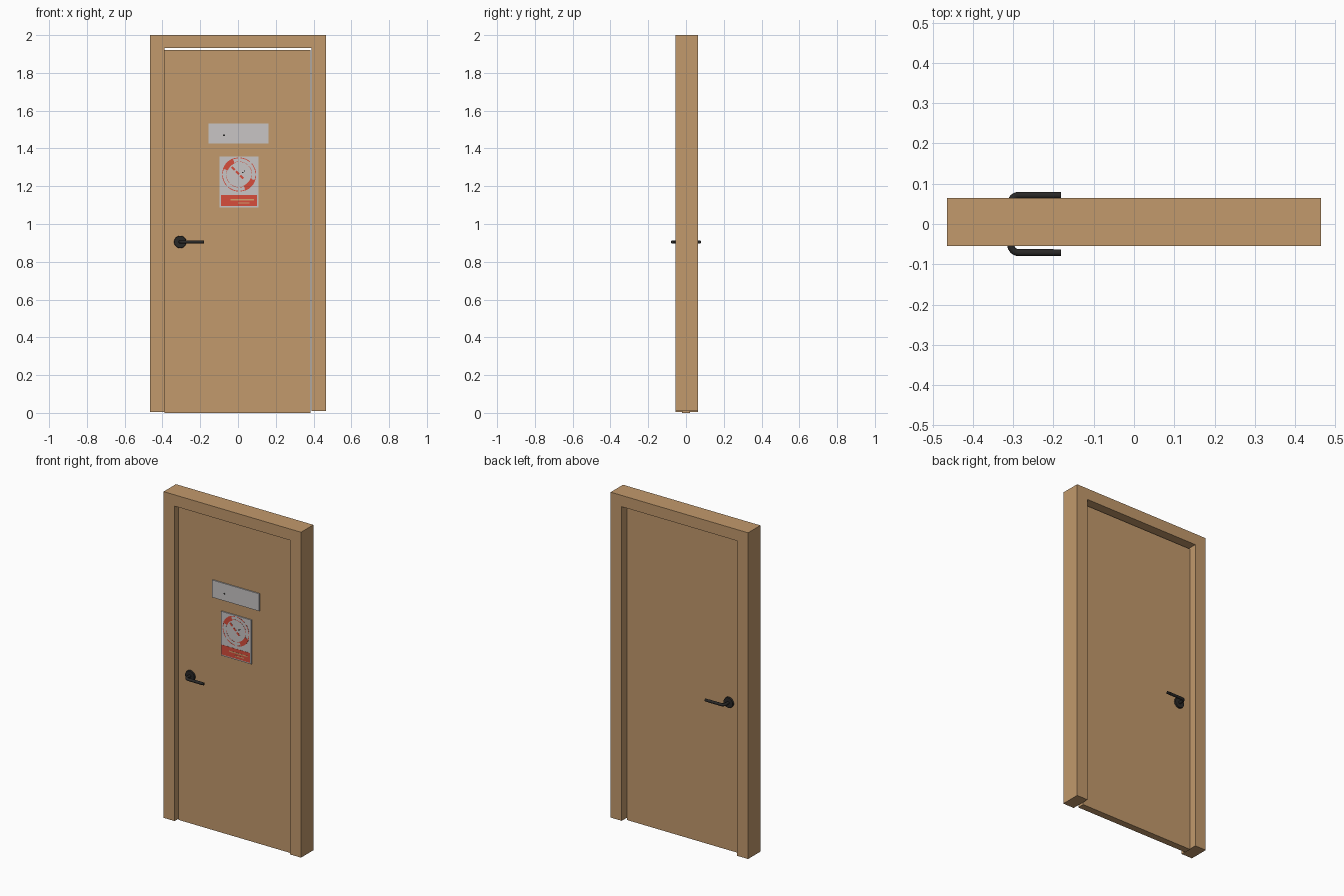
import bpy, bmesh, math
from mathutils import Matrix

if "Cube" in bpy.data.objects:
    bpy.data.objects.remove(bpy.data.objects["Cube"])


def material(name, rgb):
    m = bpy.data.materials.new(name)
    m.diffuse_color = (*rgb, 1)
    m.use_nodes = True
    m.node_tree.nodes["Principled BSDF"].inputs["Base Color"].default_value = m.diffuse_color
    return m


WOOD = material("tan wood", (0.54, 0.32, 0.15))
PLATE = material("light grey", (0.58, 0.56, 0.56))
RED = material("sign red", (0.68, 0.075, 0.045))
DARK = material("dark metal", (0.022, 0.021, 0.02))
YELLOW = material("pale orange", (0.66, 0.36, 0.16))


def finish(bm, name, mat):
    bmesh.ops.recalc_face_normals(bm, faces=bm.faces)
    me = bpy.data.meshes.new(name)
    bm.to_mesh(me)
    bm.free()
    me.materials.append(mat)
    ob = bpy.data.objects.new(name, me)
    bpy.context.collection.objects.link(ob)
    return ob


def slab(name, outlines, y0, y1, mat):
    """Extrude one or more x-z outlines from y0 to y1."""
    bm = bmesh.new()
    for pts in outlines:
        face = bm.faces.new([bm.verts.new((x, y0, z)) for x, z in pts])
        ext = bmesh.ops.extrude_face_region(bm, geom=[face])
        for v in ext["geom"]:
            if isinstance(v, bmesh.types.BMVert):
                v.co.y = y1
    return finish(bm, name, mat)


def rect(x0, x1, z0, z1):
    return [(x0, z0), (x1, z0), (x1, z1), (x0, z1)]


def arc(cx, cz, r0, r1, a0, a1, n=12):
    angs = [math.radians(a0 + (a1 - a0) * i / n) for i in range(n + 1)]
    return ([(cx + r1 * math.cos(a), cz + r1 * math.sin(a)) for a in angs] +
            [(cx + r0 * math.cos(a), cz + r0 * math.sin(a)) for a in reversed(angs)])


def smooth(ob):
    bpy.ops.object.select_all(action='DESELECT')
    ob.select_set(True)
    bpy.context.view_layer.objects.active = ob
    bpy.ops.object.shade_smooth_by_angle(angle=math.radians(40))


# Frame and leaf
slab("door_frame", [[(-0.465, 0.005), (-0.465, 2), (0.465, 2), (0.465, 0.01),
                     (0.39, 0.01), (0.39, 1.931), (-0.39, 1.931), (-0.39, 0.005)]],
     -0.055, 0.064, WOOD)
slab("door_leaf", [rect(-0.389, 0.385, 0, 1.921)], -0.021, 0.021, WOOD)

# Sign plates on the front of the leaf
Y = -0.028
slab("name_plate", [rect(-0.155, 0.162, 1.426, 1.532)], Y, -0.02, PLATE)
slab("name_plate_mark", [rect(-0.079, -0.070, 1.467, 1.473)], Y - 0.001, Y, DARK)
slab("warning_plate", [rect(-0.097, 0.109, 1.087, 1.357)], Y, -0.02, PLATE)

# Warning symbol: thin rings, thick arcs, broken diagonal, lower band
cx, cz = 0.006, 1.262
rings = []
for k in range(8):
    rings.append(arc(cx, cz, 0.086, 0.090, k * 45 + 4, k * 45 + 41, 6))
    rings.append(arc(cx, cz, 0.067, 0.069, k * 45 + 4, k * 45 + 41, 6))
slab("warning_thin_rings", rings, Y - 0.0008, Y, RED)
slab("warning_thick_arcs", [arc(cx, cz, 0.063, 0.091, 112, 160),
                            arc(cx, cz, 0.063, 0.091, -68, -20)],
     Y - 0.001, Y, RED)
bars = []
for t in (-0.055, -0.032, -0.009, 0.014):
    a = 0.008
    x, z = cx + t, cz - t
    bars.append([(x - a - 0.004, z + a - 0.004), (x + a - 0.004, z - a - 0.004),
                 (x + a + 0.004, z - a + 0.004), (x - a + 0.004, z + a + 0.004)])
slab("warning_diagonal", bars, Y - 0.001, Y, RED)
slab("warning_small_marks", [rect(0.022, 0.030, 1.270, 1.276),
                             rect(0.032, 0.038, 1.277, 1.283)], Y - 0.001, Y, DARK)
slab("warning_band", [rect(-0.090, 0.101, 1.094, 1.154)], Y - 0.001, Y, RED)
slab("warning_band_stripes", [rect(-0.04, 0.085, 1.125, 1.132),
                              rect(0.0, 0.06, 1.108, 1.114)], Y - 0.0018, Y - 0.001, YELLOW)


# Lever handles, one per side
def handle(side, s):
    hx, hz, ly, r, bend = -0.306, 0.905, 0.0712, 0.0088, 0.02
    bm = bmesh.new()
    bmesh.ops.create_cone(bm, cap_ends=True, segments=32, radius1=0.033, radius2=0.031,
                          depth=0.01, matrix=Matrix.Translation((hx, s * 0.025, hz)) @
                          Matrix.Rotation(s * -math.pi / 2, 4, 'X'))
    smooth(finish(bm, side + "_handle_rose", DARK))

    path = [(hx, 0.02)]
    for i in range(9):
        a = math.pi - i * math.pi / 16
        path.append((hx + bend + bend * math.cos(a), ly - bend + bend * math.sin(a)))
    path.append((-0.20, ly))
    cu = bpy.data.curves.new(side + "_handle_lever", 'CURVE')
    cu.dimensions = '3D'
    cu.bevel_depth, cu.bevel_resolution, cu.use_fill_caps = r, 3, True
    sp = cu.splines.new('POLY')
    sp.points.add(len(path) - 1)
    for p, (x, y) in zip(sp.points, path):
        p.co = (x, s * y, hz, 1)
    cu.materials.append(DARK)
    ob = bpy.data.objects.new(side + "_handle_lever", cu)
    bpy.context.collection.objects.link(ob)
    bpy.ops.object.select_all(action='DESELECT')
    ob.select_set(True)
    bpy.context.view_layer.objects.active = ob
    bpy.ops.object.convert(target='MESH')
    smooth(bpy.context.object)

    bm = bmesh.new()
    bmesh.ops.create_cone(bm, cap_ends=True, segments=16, radius1=0.008, radius2=0.008,
                          depth=0.022, matrix=Matrix.Translation((-0.192, s * ly, hz)) @
                          Matrix.Rotation(math.pi / 2, 4, 'Y'))
    smooth(finish(bm, side + "_handle_tip", DARK))


handle("front", -1)
handle("back", 1)
